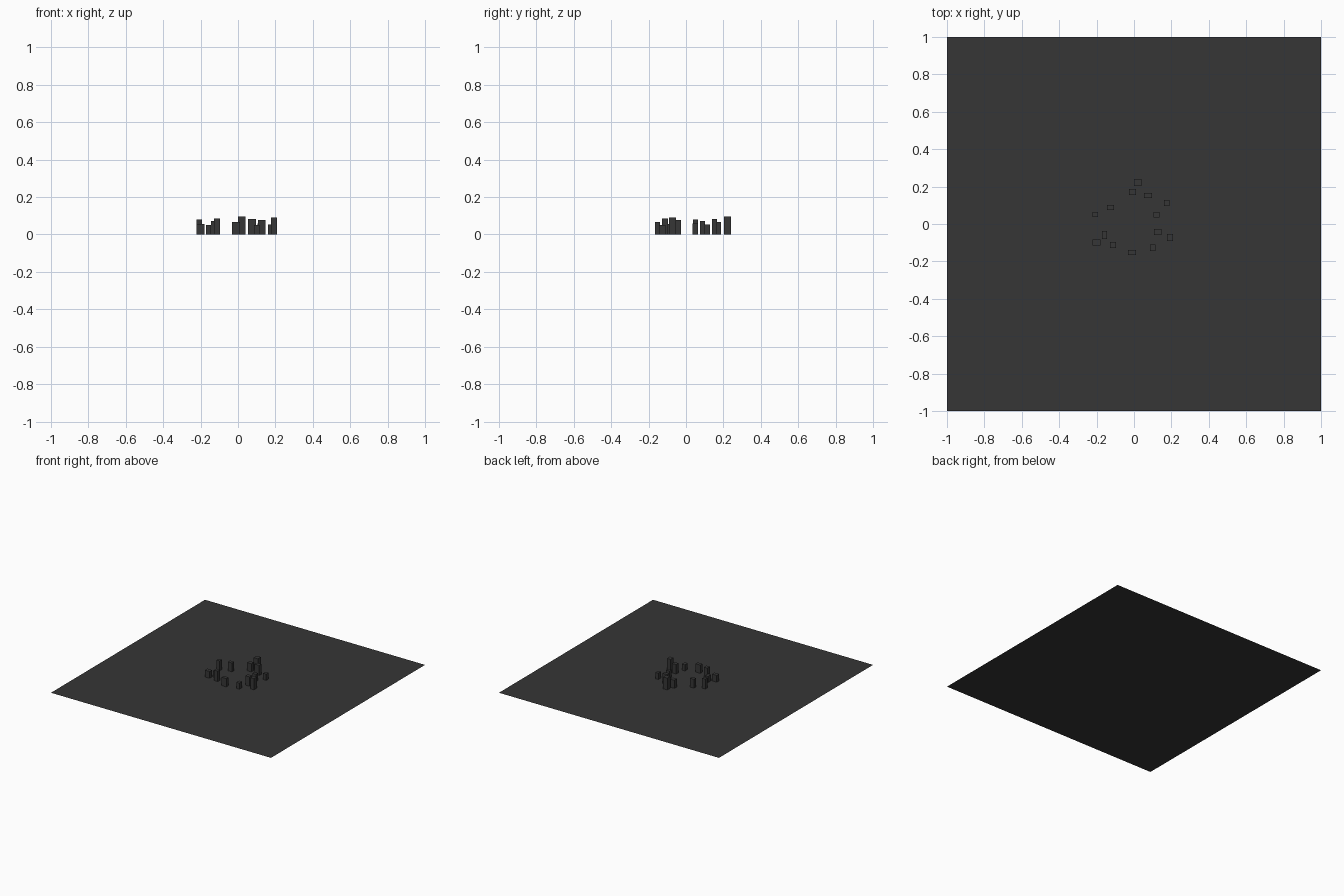
import bpy

# One dark grey for everything
grey = bpy.data.materials.new("dark grey")
grey.diffuse_color = (0.037, 0.037, 0.037, 1)

# Flat square base sheet
bpy.ops.mesh.primitive_plane_add(size=2)
base = bpy.context.object
base.name = "base_sheet"
base.data.materials.append(grey)


def block(name, x, y, w, d, h):
    """Upright box standing on z = 0."""
    bpy.ops.mesh.primitive_cube_add(size=1, location=(x, y, h / 2))
    o = bpy.context.object
    o.name = name
    o.scale = (w, d, h)
    bpy.ops.object.transform_apply(location=False, rotation=False, scale=True)
    o.data.materials.append(grey)


# Irregular ring of small blocks: x, y, width, depth, height
blocks = [
    (0.02, 0.222, 0.038, 0.038, 0.097),
    (-0.007, 0.172, 0.038, 0.032, 0.067),
    (0.075, 0.152, 0.043, 0.028, 0.083),
    (0.175, 0.113, 0.027, 0.032, 0.052),
    (0.121, 0.05, 0.032, 0.028, 0.06),
    (0.127, -0.043, 0.038, 0.032, 0.077),
    (0.193, -0.072, 0.032, 0.038, 0.092),
    (0.1, -0.127, 0.028, 0.037, 0.05),
    (-0.011, -0.153, 0.043, 0.028, 0.068),
    (-0.112, -0.111, 0.033, 0.032, 0.086),
    (-0.158, -0.06, 0.028, 0.043, 0.05),
    (-0.2, -0.098, 0.043, 0.032, 0.056),
    (-0.207, 0.051, 0.028, 0.028, 0.081),
    (-0.125, 0.088, 0.037, 0.028, 0.073),
]
for i, b in enumerate(blocks, 1):
    block(f"block_{i}", *b)
